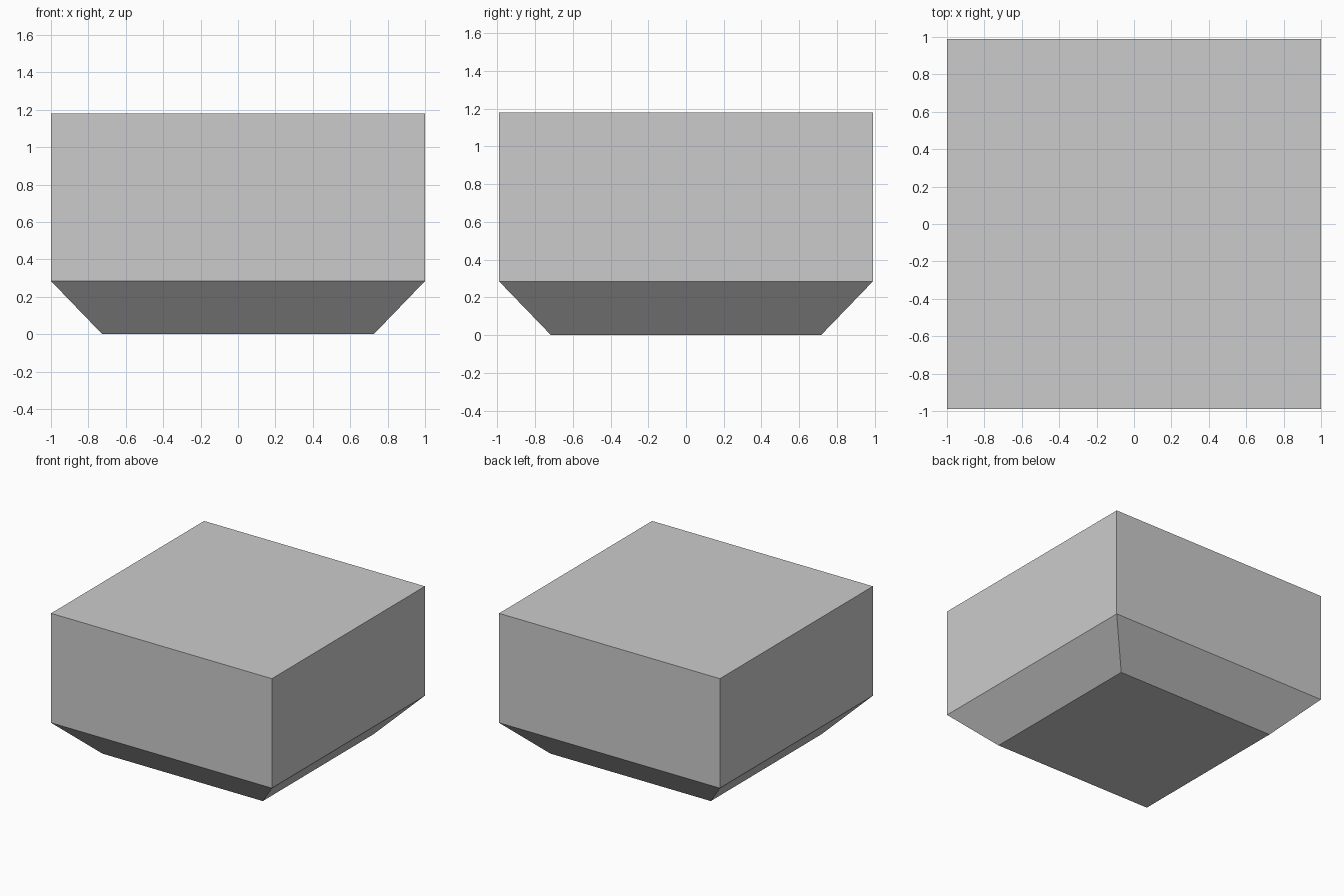
import bpy
import bmesh

if "Cube" in bpy.data.objects:
    bpy.data.objects.remove(bpy.data.objects["Cube"])

HX, HY = 1.0, 0.99      # half width and depth
TOP, RIM = 1.18, 0.284  # top height, height where the taper starts
INSET = 0.274           # how far the base is drawn in


def rect_ring(bm, hx, hy, z):
    return [bm.verts.new((sx * hx, sy * hy, z))
            for sx, sy in ((-1, -1), (1, -1), (1, 1), (-1, 1))]


# Block with a tapered base: three stacked rectangles, bridged and capped
bm = bmesh.new()
rings = [rect_ring(bm, HX - INSET, HY - INSET, 0),
         rect_ring(bm, HX, HY, RIM),
         rect_ring(bm, HX, HY, TOP)]
for low, high in zip(rings, rings[1:]):
    for i in range(4):
        j = (i + 1) % 4
        bm.faces.new((low[i], low[j], high[j], high[i]))
bm.faces.new(rings[0][::-1])
bm.faces.new(rings[-1])
bmesh.ops.recalc_face_normals(bm, faces=bm.faces)

mesh = bpy.data.meshes.new("tapered_block")
bm.to_mesh(mesh)
bm.free()
block = bpy.data.objects.new("tapered_block", mesh)
bpy.context.collection.objects.link(block)
